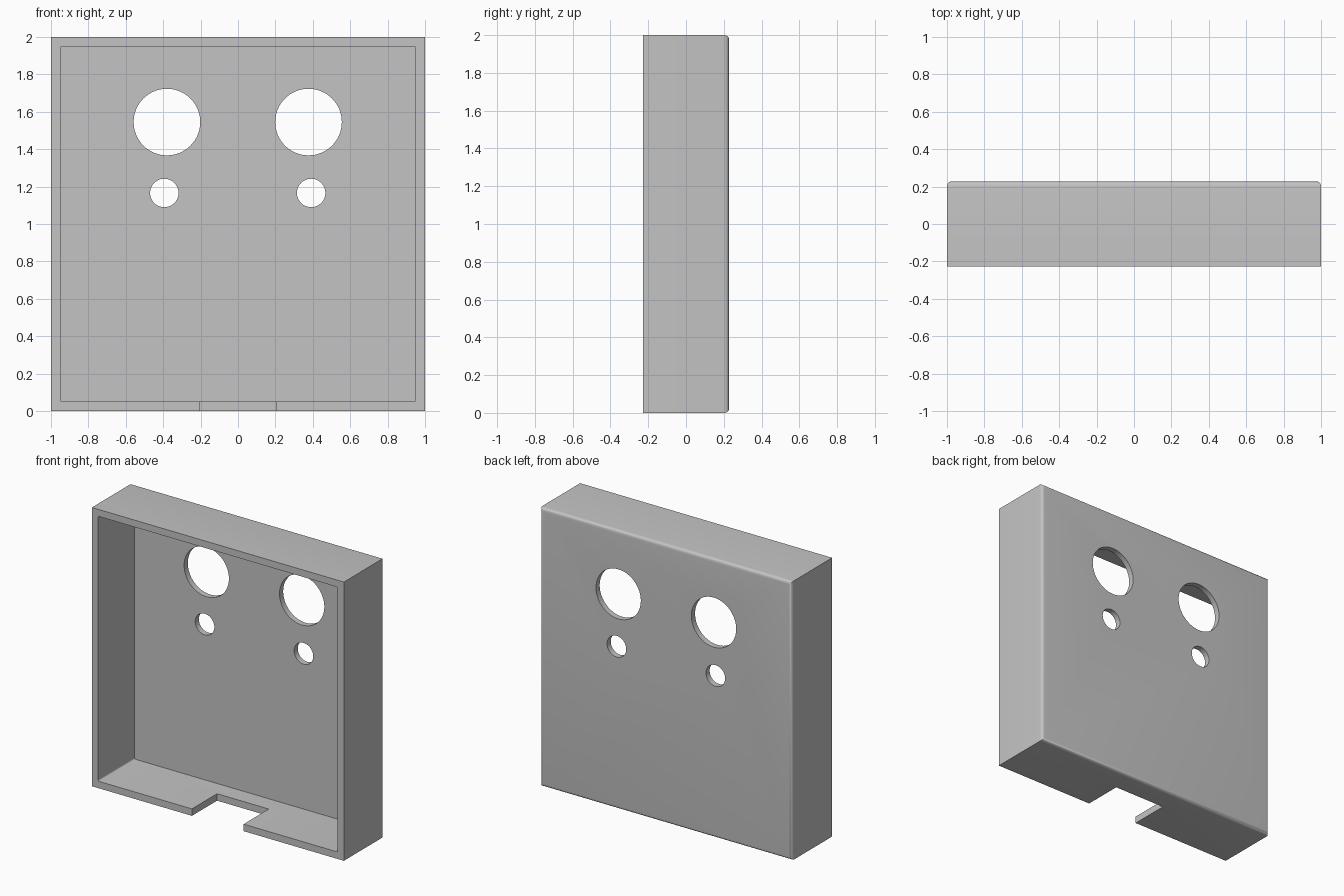
import bpy
import bmesh
from mathutils import Matrix, Vector

default = bpy.data.objects.get("Cube")
if default:
    bpy.data.objects.remove(default, do_unlink=True)

DEPTH, WALL, PANEL = 0.456, 0.05, 0.042
FRONT, BACK = -DEPTH / 2, DEPTH / 2

grey = bpy.data.materials.new("light grey")
grey.use_nodes = True
grey.diffuse_color = (0.55, 0.55, 0.55, 1)
grey.node_tree.nodes["Principled BSDF"].inputs["Base Color"].default_value = (0.55, 0.55, 0.55, 1)


def add_object(name, bm):
    mesh = bpy.data.meshes.new(name)
    bm.to_mesh(mesh)
    bm.free()
    obj = bpy.data.objects.new(name, mesh)
    mesh.materials.append(grey)
    bpy.context.collection.objects.link(obj)
    return obj


def box(name, low, high, radius=0, segments=1, pick=None):
    """Box between two corners, rounding the edges that pick accepts."""
    low, high = Vector(low), Vector(high)
    bm = bmesh.new()
    bmesh.ops.create_cube(bm, size=1)
    for v in bm.verts:
        v.co = Vector(c * s for c, s in zip(v.co, high - low)) + (low + high) / 2
    if radius:
        edges = [e for e in bm.edges if pick(e)]
        bmesh.ops.bevel(bm, geom=edges, offset=radius, segments=segments,
                        profile=0.5, affect='EDGES')
    return add_object(name, bm)


def hole(name, x, z, radius):
    bm = bmesh.new()
    turn = Matrix.Translation((x, BACK, z)) @ Matrix.Rotation(1.5707963, 4, 'X')
    bmesh.ops.create_cone(bm, cap_ends=True, segments=64, radius1=radius,
                          radius2=radius, depth=0.3, matrix=turn)
    return add_object(name, bm)


# Outer shell, rounded around the back panel
case = box("open_case", (-1, FRONT, 0), (1, BACK, 2), 0.025, 6,
           lambda e: all(v.co.y > BACK - 0.001 for v in e.verts))

# Front cavity with slightly rounded corners, and cable notch in the bottom wall
cutters = [
    box("cavity_cutter", (-1 + WALL, FRONT - 0.1, WALL), (1 - WALL, BACK - PANEL, 2 - WALL),
        0.01, 4, lambda e: abs(e.verts[0].co.y - e.verts[1].co.y) > 0.1),
    box("notch_cutter", (-0.206, FRONT - 0.1, -0.1), (0.204, FRONT + 0.285, WALL + 0.05)),
]

# Large and small round openings through the back panel
cutters += [hole("large_hole_cutter", x, 1.545, 0.178) for x in (-0.38, 0.377)]
cutters += [hole("small_hole_cutter", x, 1.166, 0.076) for x in (-0.394, 0.391)]

bpy.context.view_layer.objects.active = case
for cutter in cutters:
    cutter.hide_render = True
    mod = case.modifiers.new(cutter.name, 'BOOLEAN')
    mod.operation = 'DIFFERENCE'
    mod.solver = 'EXACT'
    mod.object = cutter
    bpy.ops.object.modifier_apply(modifier=mod.name)
    bpy.data.objects.remove(cutter, do_unlink=True)

bpy.ops.object.select_all(action='DESELECT')
case.select_set(True)
bpy.ops.object.shade_smooth_by_angle(angle=0.6)
